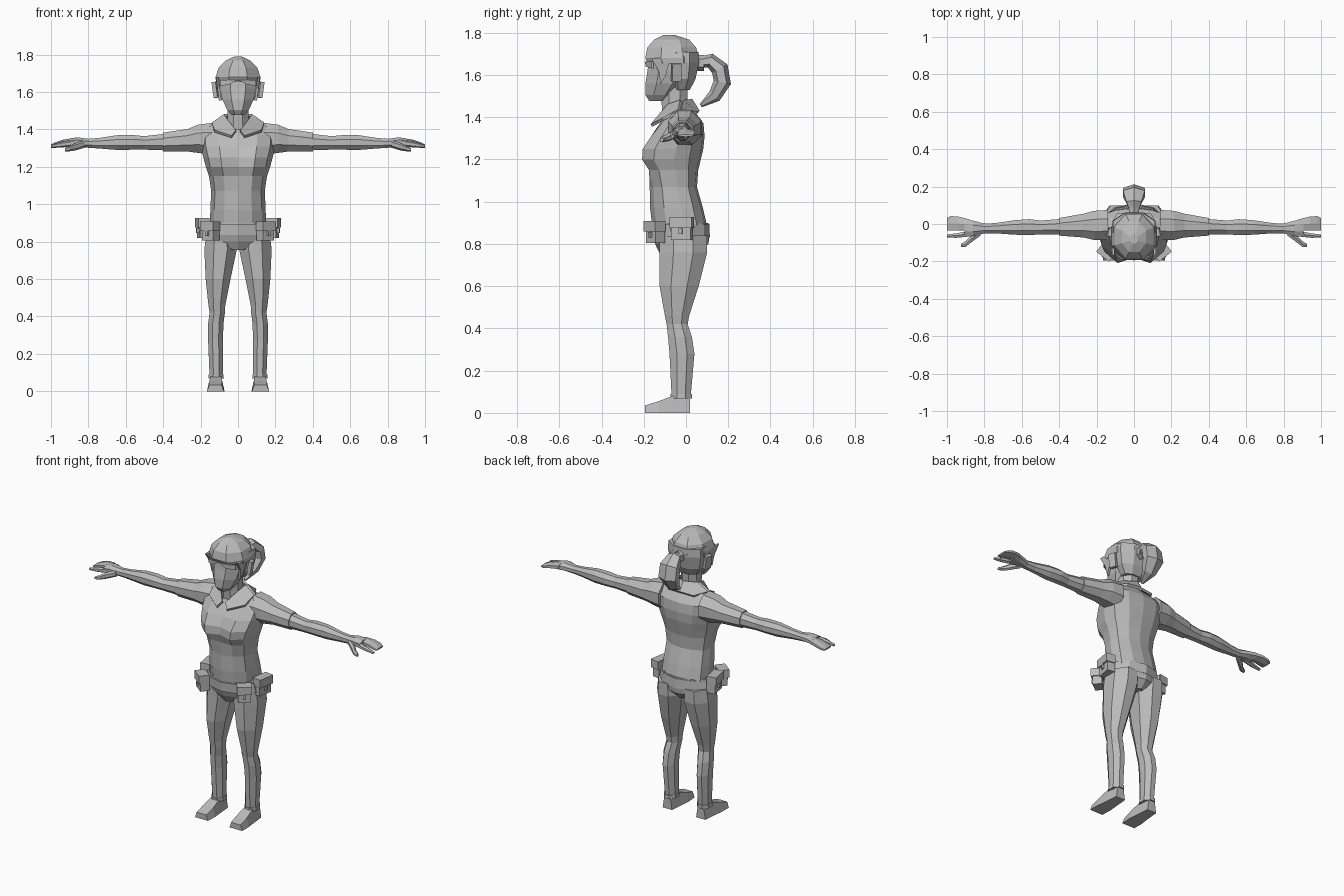
import bpy, bmesh, math
from mathutils import Vector, Matrix

grey = bpy.data.materials.new("plain_grey")
grey.diffuse_color = (0.5, 0.5, 0.5, 1)


def finish(name, bm, mirror=False):
    bmesh.ops.recalc_face_normals(bm, faces=bm.faces)
    me = bpy.data.meshes.new(name)
    bm.to_mesh(me)
    bm.free()
    me.materials.append(grey)
    ob = bpy.data.objects.new(name, me)
    bpy.context.collection.objects.link(ob)
    if mirror:
        mod = ob.modifiers.new("mirror", "MIRROR")
        mod.use_mirror_merge = False
    return ob


def loft(name, rings, mirror=False):
    """Skin a list of equal-length point rings and cap both ends."""
    bm = bmesh.new()
    vs = [[bm.verts.new(p) for p in r] for r in rings]
    n = len(vs[0])
    for a, b in zip(vs, vs[1:]):
        for i in range(n):
            j = (i + 1) % n
            bm.faces.new((a[i], a[j], b[j], b[i]))
    bm.faces.new(vs[0])
    bm.faces.new(vs[-1])
    return finish(name, bm, mirror)


def oval(u0, u1, v0, v1, n=8):
    """Flat-sided oval filling the given rectangle."""
    k = 1 / math.cos(math.pi / n)
    out = []
    for i in range(n):
        a = 2 * math.pi * (i + 0.5) / n
        out.append(((u0 + u1) / 2 + (u1 - u0) / 2 * k * math.cos(a),
                    (v0 + v1) / 2 + (v1 - v0) / 2 * k * math.sin(a)))
    return out


def upright(rows, n=8):      # rows: z, x0, x1, y0, y1
    return [[(x, y, r[0]) for x, y in oval(*r[1:], n)] for r in rows]


def sideways(rows, n=8):     # rows: x, y0, y1, z0, z1
    return [[(r[0], y, z) for y, z in oval(*r[1:], n)] for r in rows]


def box(name, size, loc, rot_z=0, tilt=0, mirror=True):
    bm = bmesh.new()
    bmesh.ops.create_cube(bm, size=1)
    m = (Matrix.Translation(loc) @ Matrix.Rotation(rot_z, 4, 'Z')
         @ Matrix.Rotation(tilt, 4, 'Y') @ Matrix.Diagonal((*size, 1)))
    bm.transform(m)
    return finish(name, bm, mirror)


def plate(name, pts, offset, mirror=True):
    o = Vector(offset)
    return loft(name, [pts, [Vector(p) + o for p in pts]], mirror)


# Shirt: z, half width, centre front, bust front, back
shirt = []
for z, w, yc, yf, yb in [
        (0.885, .150, -.160, -.140, .100), (0.97, .148, -.170, -.150, .080),
        (1.07, .143, -.172, -.155, .052), (1.15, .155, -.172, -.175, .058),
        (1.20, .172, -.180, -.208, .070), (1.25, .185, -.180, -.205, .082),
        (1.31, .200, -.160, -.165, .088), (1.37, .205, -.125, -.115, .083),
        (1.415, .175, -.100, -.085, .050), (1.45, .070, -.100, -.080, .020)]:
    d = yb - yf
    half = [(.5 * w, yf), (.86 * w, yf + .2 * d), (w, yf + .55 * d),
            (.9 * w, yb - .2 * d), (.5 * w, yb - .01)]
    ring = [(0, yc)] + half + [(0, yb)] + [(-x, y) for x, y in reversed(half)]
    shirt.append([(x, y, z) for x, y in ring])
loft("shirt", shirt)

# Pelvis and belt
loft("pelvis", upright([(.755, -.045, .045, -.12, .06), (.80, -.15, .15, -.14, .10),
                        (.84, -.172, .172, -.155, .105), (.90, -.155, .155, -.155, .10)], 10))
loft("belt", upright([(.835, -.176, .176, -.160, .106), (.895, -.163, .163, -.166, .104)], 10))

# Trouser legs
loft("leg", upright([(.84, .015, .170, -.125, .100), (.76, .006, .180, -.125, .100),
                     (.60, .040, .173, -.125, .060), (.46, .068, .158, -.100, .015),
                     (.42, .070, .152, -.092, .008), (.36, .078, .160, -.085, .028),
                     (.28, .080, .160, -.078, .040), (.075, .080, .152, -.068, .022)]), True)
loft("trouser_cuff", upright([(.068, .076, .158, -.073, .028), (.090, .077, .157, -.073, .028)]), True)

# Shoes: side profile pushed across the foot, toe splayed outwards
shoe = []
for y, x0, x1, h in [(.02, .085, .15, .08), (-.065, .078, .158, .08),
                     (-.13, .072, .166, .055), (-.195, .076, .166, .035)]:
    shoe.append([(x0, y, 0), (x1, y, 0), (x1 - .012, y, h), (x0 + .012, y, h)])
loft("shoe", shoe, True)

# Arms: sleeve, then bare arm and wrist
loft("sleeve", sideways([(.14, -.085, .075, 1.265, 1.435), (.215, -.085, .070, 1.275, 1.425),
                         (.27, -.072, .055, 1.282, 1.402), (.40, -.062, .032, 1.283, 1.383)]), True)
loft("arm", sideways([(.38, -.056, .028, 1.288, 1.378), (.50, -.055, .018, 1.292, 1.364),
                      (.56, -.060, .026, 1.292, 1.370), (.64, -.057, .020, 1.290, 1.370),
                      (.74, -.050, .005, 1.298, 1.355), (.80, -.050, .002, 1.302, 1.350),
                      (.86, -.065, .018, 1.308, 1.358), (.905, -.066, .030, 1.312, 1.350)]), True)

# Hand: fan of fingers, separate forefinger, thumb
fan = [(.88, -.035, .025, 1.318, 1.352), (.94, -.036, .040, 1.315, 1.342),
       (.98, -.036, .042, 1.308, 1.328), (1.0, -.034, .032, 1.308, 1.318)]
loft("fingers", sideways(fan, 6), True)
loft("forefinger", sideways([(.87, -.066, -.034, 1.312, 1.345), (.95, -.074, -.050, 1.305, 1.330),
                             (1.0, -.072, -.056, 1.302, 1.316)], 6), True)
loft("thumb", sideways([(.82, -.062, -.030, 1.305, 1.340), (.87, -.098, -.062, 1.290, 1.325),
                        (.90, -.122, -.092, 1.285, 1.310), (.925, -.124, -.106, 1.284, 1.300)], 6), True)

# Neck and shirt collar
loft("neck", upright([(1.40, -.065, .065, -.11, .02), (1.46, -.055, .055, -.115, .005),
                      (1.56, -.055, .055, -.12, .01)]))
plate("collar_flap", [(.012, -.135, 1.385), (.035, -.160, 1.355), (.125, -.105, 1.385),
                      (.140, -.030, 1.425), (.075, -.020, 1.470), (.062, -.080, 1.450)],
      (0, -.008, .012))
plate("collar_back", [(0, .022, 1.475), (.075, -.020, 1.470), (.140, -.030, 1.425),
                      (.09, .048, 1.415), (0, .056, 1.42)], (0, .008, .012))

# Face and ears
loft("face", upright([(1.478, -.035, .035, -.175, -.10), (1.505, -.058, .058, -.192, -.06),
                      (1.56, -.084, .084, -.192, -.01), (1.62, -.098, .098, -.182, .0),
                      (1.70, -.105, .105, -.175, .0)]))
loft("nose", [[(-.014, -.188, 1.565), (.014, -.188, 1.565), (0, -.180, 1.555)],
              [(-.005, -.180, 1.63), (.005, -.180, 1.63), (0, -.170, 1.63)]])
box("ear", (.022, .045, .085), (.120, -.045, 1.612), math.radians(15), math.radians(8))

# Hair: back of head, cap with fringe, side locks
loft("back_hair", upright([(1.53, -.065, .065, -.06, .018), (1.58, -.100, .100, -.075, .045),
                           (1.66, -.116, .116, -.09, .062), (1.71, -.112, .112, -.09, .060)]))
loft("hair_cap", upright([(1.655, -.118, .118, -.180, .060), (1.68, -.120, .120, -.193, .062),
                          (1.73, -.103, .103, -.183, .048), (1.768, -.065, .065, -.150, .015),
                          (1.79, -.020, .020, -.105, -.055)]))
plate("side_lock", [(.104, -.165, 1.68), (.106, -.075, 1.68), (.094, -.095, 1.60),
                    (.088, -.120, 1.555), (.096, -.130, 1.62)], (.014, 0, 0))
plate("fringe", [(.0, -.186, 1.665), (.07, -.178, 1.665), (.095, -.155, 1.665),
                 (.095, -.155, 1.632), (.05, -.184, 1.640)], (0, -.008, 0))

# Ponytail: hair tie and tapered curl (centre y, z, half width, half thickness)
loft("hair_tie", [[(x, y, z) for x, z in oval(-.028, .028, 1.625, 1.69, 6)] for y in (.045, .085)])
tail = [(.065, 1.660, .022, .022), (.115, 1.668, .040, .030), (.160, 1.630, .058, .036),
        (.172, 1.565, .060, .036), (.135, 1.500, .040, .028), (.070, 1.455, .008, .008)]
rings = []
for i, (y, z, w, t) in enumerate(tail):
    a, b = tail[max(i - 1, 0)], tail[min(i + 1, len(tail) - 1)]
    d = Vector((0, b[0] - a[0], b[1] - a[1])).normalized()
    side = Vector((0, -d.z, d.y))
    rings.append([Vector((u, y, z)) + side * v for u, v in oval(-w, w, -t, t, 6)])
loft("ponytail", rings)

# Belt pouches with flaps: size, place, turn
for name, size, loc, turn in [("front_pouch", (.075, .055, .10), (.145, -.145, .855), 38),
                              ("side_pouch", (.095, .052, .105), (.185, -.02, .872), 80)]:
    r = math.radians(turn)
    box(name, size, loc, r)
    out = Vector((math.sin(r), -math.cos(r), 0))
    flap = Vector(loc) + out * .006 + Vector((0, 0, size[2] * .28))
    box(name + "_flap", (size[0] + .012, size[1] + .008, size[2] * .5), flap, r)
    stud = Vector(loc) + out * (size[1] / 2 + .005) + Vector((0, 0, -.012))
    box(name + "_clasp", (.016, .014, .026), stud, r)
